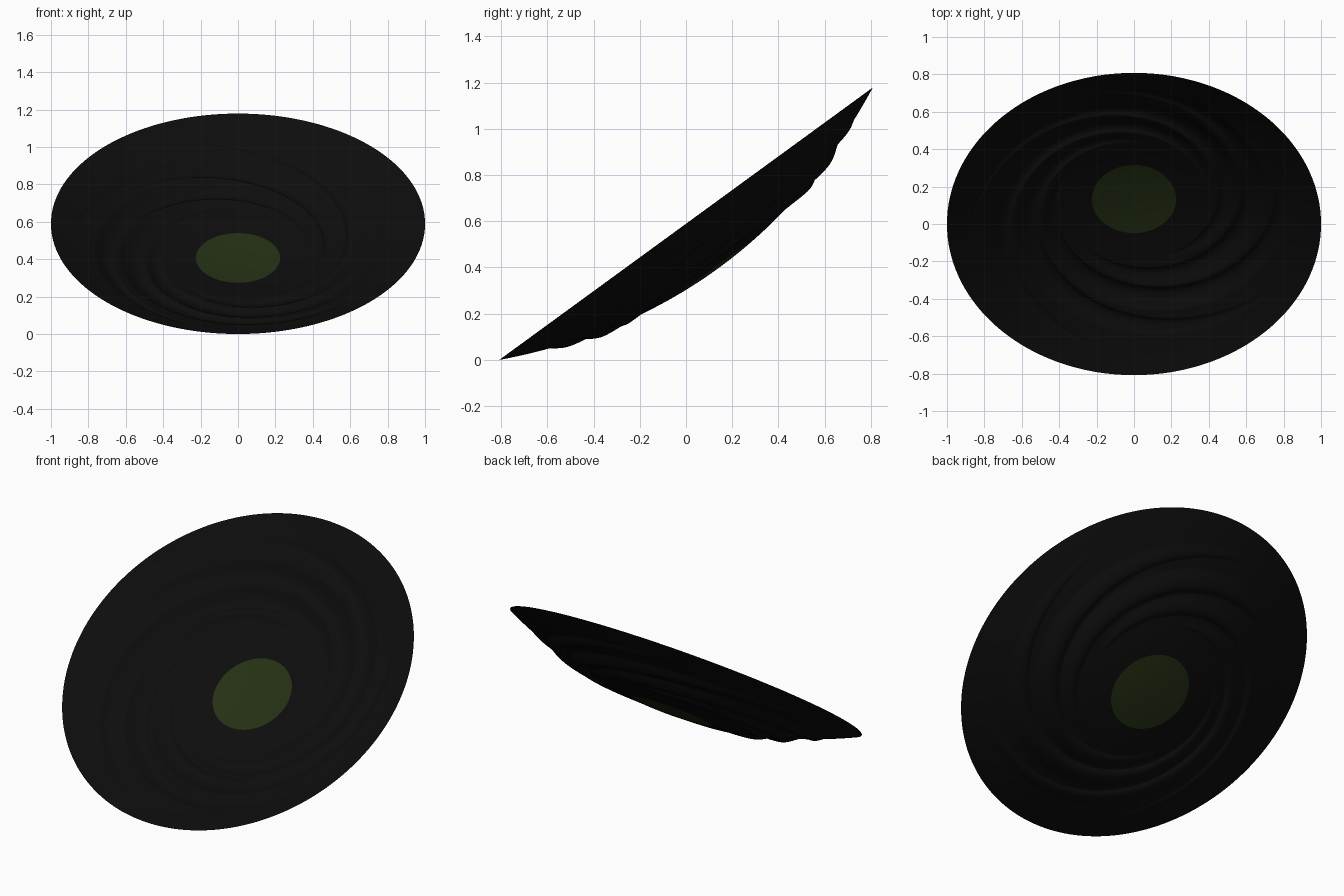
import bpy, bmesh
from math import sin, cos, pi, radians, degrees
from mathutils import Matrix

if "Cube" in bpy.data.objects:
    bpy.data.objects.remove(bpy.data.objects["Cube"])

TILT = radians(36.1)
DEPTH, HUB_R = 0.238, 0.225
ARMS, SWEEP, OUTER_TIP = 5, 250.0, 113.6
R_OUT, R_IN, WIDTH, BULGE = 0.875, 0.395, 0.13, 0.024


def spiral_bulge(r, deg):
    """Depth of the five crescent spiral flutes at a polar position."""
    total = 0.0
    for k in range(ARMS):
        base = (OUTER_TIP + 72 * k - deg) % 360
        if base < SWEEP:
            t = base / SWEEP
            taper = sin(pi * t)
            mid = R_OUT + (R_IN - R_OUT) * t - 0.03 * taper
            s = (r - mid) / (WIDTH * taper ** 0.7 + 1e-6) + 0.5
            if 0 < s < 1:
                total = max(total, BULGE * taper * sin(pi * s ** 0.75))
    return total


def height(r, deg):
    return -DEPTH * (1 - r * r) - spiral_bulge(r, deg)


def material(name, rgb):
    m = bpy.data.materials.new(name)
    m.diffuse_color = (*rgb, 1)
    m.use_nodes = True
    m.node_tree.nodes["Principled BSDF"].inputs["Base Color"].default_value = m.diffuse_color
    return m


def polar_sheet(name, r0, r1, rings, segs, mat):
    """Revolved sheet between two radii, tilted into place."""
    bm = bmesh.new()
    rows = []
    for i in range(rings + 1):
        r = r0 + (r1 - r0) * i / rings
        if r == 0:
            rows.append([bm.verts.new((0, 0, height(0, 0)))] * segs)
            continue
        rows.append([bm.verts.new((r * cos(a), r * sin(a), height(r, degrees(a))))
                     for a in (2 * pi * j / segs for j in range(segs))])
    for a, b in zip(rows, rows[1:]):
        for j in range(segs):
            n = (j + 1) % segs
            quad = [a[j], b[j], b[n], a[n]]
            f = bm.faces.new(quad[:3] if a[j] is a[n] else quad)
            f.smooth = True
    bm.transform(Matrix.Translation((0, 0, sin(TILT))) @ Matrix.Rotation(TILT, 4, 'X'))
    me = bpy.data.meshes.new(name)
    bm.to_mesh(me)
    bm.free()
    me.materials.append(mat)
    ob = bpy.data.objects.new(name, me)
    bpy.context.collection.objects.link(ob)
    return ob


# Fluted dish and its green centre
polar_sheet("dish", HUB_R, 1.0, 150, 300, material("black", (0.004, 0.004, 0.004)))
polar_sheet("centre_disc", 0.0, HUB_R, 10, 300, material("green", (0.018, 0.03, 0.007)))
